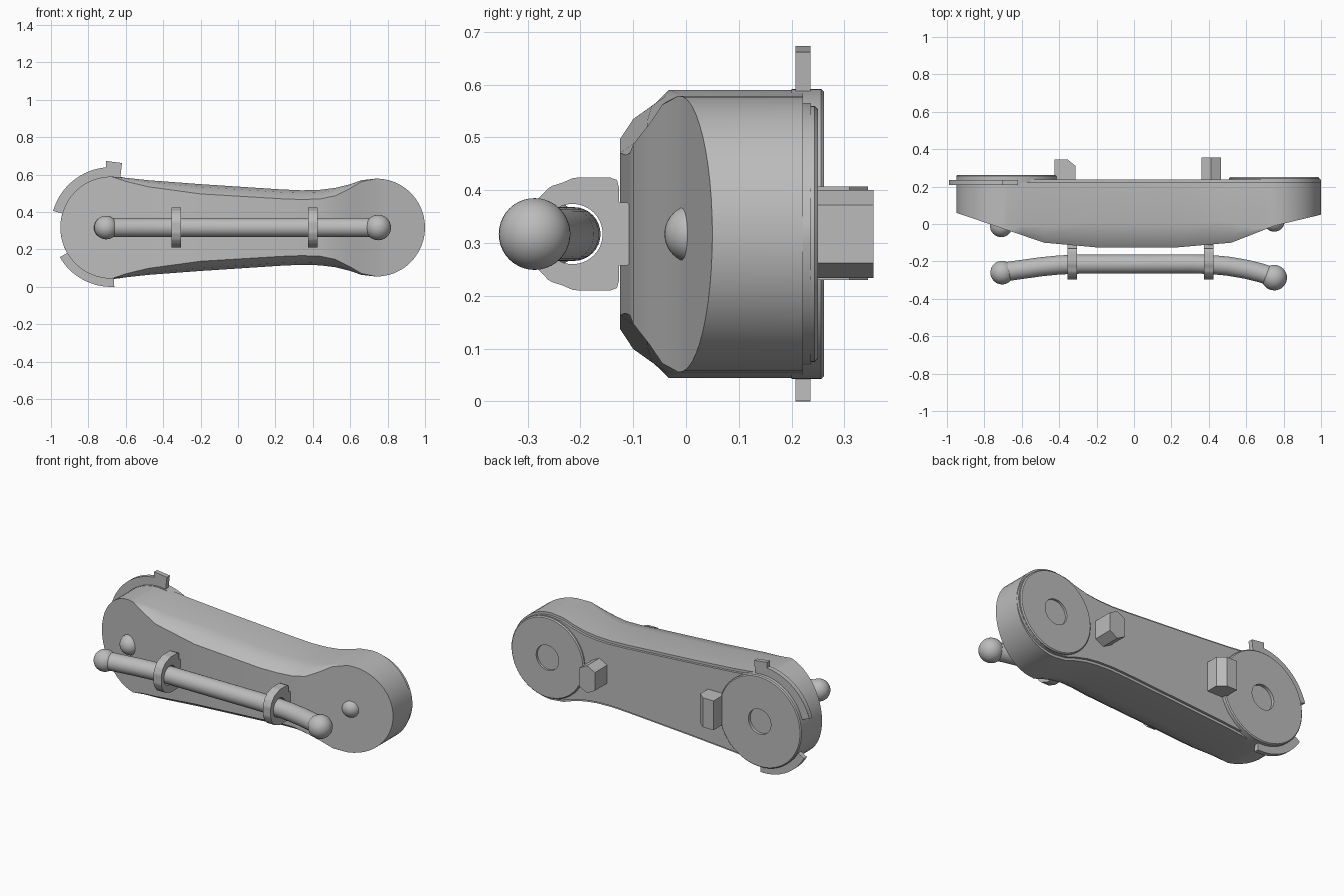
import bpy, bmesh, math
from mathutils import Vector

if "Cube" in bpy.data.objects:
    bpy.data.objects.remove(bpy.data.objects["Cube"])

GREY = bpy.data.materials.new("plain grey")
GREY.use_nodes = True
GREY.diffuse_color = (0.5, 0.5, 0.5, 1)
GREY.node_tree.nodes["Principled BSDF"].inputs["Base Color"].default_value = (0.5, 0.5, 0.5, 1)
MID = 0.317                      # height of the arm's long axis
LEFT_END, RIGHT_END = -0.678, 0.74


def finish(bm, name, angle=30):
    bmesh.ops.remove_doubles(bm, verts=bm.verts, dist=0.0005)
    bmesh.ops.recalc_face_normals(bm, faces=bm.faces)
    mesh = bpy.data.meshes.new(name)
    bm.to_mesh(mesh)
    bm.free()
    mesh.materials.append(GREY)
    ob = bpy.data.objects.new(name, mesh)
    bpy.context.collection.objects.link(ob)
    bpy.ops.object.select_all(action='DESELECT')
    ob.select_set(True)
    bpy.context.view_layer.objects.active = ob
    bpy.ops.object.shade_smooth_by_angle(angle=math.radians(angle))
    return ob


def loft(name, rings, closed=False, caps=True):
    """Skin a list of rings, each a loop of points."""
    bm = bmesh.new()
    loops = [[bm.verts.new(p) for p in ring] for ring in rings]
    pairs = list(zip(loops, loops[1:]))
    if closed:
        pairs.append((loops[-1], loops[0]))
    for a, b in pairs:
        for i in range(len(a)):
            j = (i + 1) % len(a)
            bm.faces.new((a[i], a[j], b[j], b[i]))
    if caps and not closed:
        bm.faces.new(loops[0])
        bm.faces.new(loops[-1])
    return finish(bm, name)


def lerp(table, x):
    for (x0, v0), (x1, v1) in zip(table, table[1:]):
        if x <= x1:
            return v0 + (v1 - v0) * max(0, (x - x0) / (x1 - x0))
    return table[-1][1]


def sphere(name, x, y, r):
    bm = bmesh.new()
    bmesh.ops.create_uvsphere(bm, u_segments=32, v_segments=20, radius=r)
    bmesh.ops.translate(bm, verts=bm.verts, vec=(x, y, MID))
    finish(bm, name)


def circle(n, start=0.0, end=2 * math.pi):
    return [(math.cos(start + (end - start) * i / n), math.sin(start + (end - start) * i / n))
            for i in range(n)]


# Arm body: cross-sections along x, round at both ends and waisted between
front_y = [(-0.95, 0.06), (-0.48, -0.10), (-0.2, -0.125), (0.23, -0.125),
           (0.52, -0.10), (0.75, -0.01), (1.0, 0.05)]
# x, outline half height, front face half height
waist = [(-0.6, 0.266, 0.247), (-0.48, 0.253, 0.218), (-0.2, 0.232, 0.18), (0, 0.219, 0.168),
         (0.23, 0.204, 0.154), (0.34, 0.199, 0.15), (0.44, 0.202, 0.153),
         (0.52, 0.212, 0.17), (0.6, 0.232, 0.21), (0.66, 0.253, 0.245)]
stations = []
for i in range(13):
    a = math.pi / 2 * i / 12
    stations.append((LEFT_END - 0.272 * math.cos(a), 0.273 * math.sin(a), 0.273 * math.sin(a)))
stations += waist
for i in range(13):
    a = math.pi / 2 * i / 12
    stations.append((RIGHT_END + 0.26 * math.sin(a), 0.262 * math.cos(a), 0.262 * math.cos(a)))
rings = []
for x, h, f in stations:
    y = lerp(front_y, x)
    d = (h - f) * 2.5
    lip = max(0, h - 0.015)
    half = [(y, f), (y + 0.4 * d, f + 0.7 * (h - f)), (y + d, h),
            (0.222, h), (0.222, lip), (0.237, lip)]
    rings.append([(x, p, MID + q) for p, q in half] + [(x, p, MID - q) for p, q in reversed(half)])
loft("arm_body", rings)


# Joint discs on the back, each with a shallow round recess
def joint_disc(name, x, r, back):
    prof = [(0.001, back - 0.018), (0.075, back - 0.018), (0.075, back),
            (r - 0.006, back), (r, back - 0.006), (r, 0.2)]
    loft(name, [[(x + c * p, y, MID + s * p) for c, s in circle(64)] for p, y in prof])


joint_disc("left_joint_disc", -0.675, 0.275, 0.262)
joint_disc("right_joint_disc", 0.75, 0.243, 0.25)


# Flanges round the end of the arm
def flange(name, start, end, r):
    rings = []
    for i in range(25):
        a = math.radians(start + (end - start) * i / 24)
        rings.append([(LEFT_END + math.cos(a) * p, y, MID + math.sin(a) * p)
                      for p, y in ((0.25, 0.208), (r, 0.208), (r, 0.236), (0.25, 0.236))])
    loft(name, rings)


flange("upper_flange", 82, 164, 0.323)
flange("lower_flange", 210, 273, 0.317)
loft("flange_tab", [[(x, y, z) for x, z in ((-0.705, 0.56), (-0.705, 0.673), (-0.62, 0.662), (-0.632, 0.56))]
                    for y in (0.208, 0.236)])
loft("lower_flange_foot", [[(x, y, z) for x, z in ((-0.72, 0.08), (-0.72, 0.003), (-0.667, 0), (-0.667, 0.08))]
                           for y in (0.208, 0.236)])

# Round studs on the front
sphere("left_stud", -0.71, -0.01, 0.06)
sphere("right_stud", 0.75, 0.014, 0.055)

# Front rod with ball ends, bent back in the middle
path = [(-0.705, -0.258), (-0.6, -0.243), (-0.5, -0.229), (-0.4, -0.219), (-0.3, -0.215), (0.3, -0.213),
        (0.4, -0.216), (0.5, -0.225), (0.6, -0.242), (0.68, -0.262), (0.75, -0.285)]
rings = []
for i, (x, y) in enumerate(path):
    a, b = path[max(0, i - 1)], path[min(len(path) - 1, i + 1)]
    t = Vector((b[0] - a[0], b[1] - a[1], 0)).normalized()
    side = Vector((-t.y, t.x, 0))
    rings.append([Vector((x, y, MID)) + 0.051 * (side * c + Vector((0, 0, s))) for c, s in circle(32)])
loft("front_rod", rings)
sphere("left_rod_ball", -0.705, -0.26, 0.063)
sphere("right_rod_ball", 0.75, -0.287, 0.068)


# Brackets: chamfered collars round the rod, each with a lug into the body
outline = [(-0.127, 0.1), (-0.138, 0.107), (-0.212, 0.107), (-0.235, 0.097),
           (-0.258, 0.09), (-0.282, 0.065), (-0.297, 0.03)]
outline += [(y, -z) for y, z in reversed(outline)]


def collar_point(c, s, centre=-0.215):
    """Where a ray from the rod centre meets the collar outline."""
    best = 1
    for (y0, z0), (y1, z1) in zip(outline, outline[1:] + outline[:1]):
        ey, ez = y1 - y0, z1 - z0
        det = c * ez - s * ey
        if abs(det) > 1e-9:
            t = ((y0 - centre) * ez - z0 * ey) / det
            u = ((y0 - centre) * s - z0 * c) / det
            if t > 0 and -0.001 <= u <= 1.001:
                best = min(best, t)
    return centre + c * best, s * best


for name, x in (("left", -0.33), ("right", 0.4)):
    rays = circle(64)
    outer = [collar_point(c, s) for c, s in rays]
    inner = [(-0.215 + 0.057 * c, 0.057 * s) for c, s in rays]
    ends = (x - 0.026, x + 0.026)
    loft(name + "_bracket", [[(e, y, MID + z) for y, z in loop]
                             for loop, e in ((inner, ends[0]), (outer, ends[0]),
                                             (outer, ends[1]), (inner, ends[1]))], closed=True)
    loft(name + "_bracket_lug", [[(e, y, MID + z) for y, z in
                                  ((-0.14, 0.06), (-0.112, 0.06), (-0.1, 0.05),
                                   (-0.1, -0.05), (-0.112, -0.06), (-0.14, -0.06))] for e in ends])

# Pegs on the back
loft("left_back_peg", [[(x, y, z) for x, y in
                        ((-0.425, 0.22), (-0.425, 0.345), (-0.355, 0.345), (-0.312, 0.31), (-0.312, 0.22))]
                       for z in (0.23, 0.407)])
loft("right_back_peg", [[(x, y, MID + z) for x, z in
                         ((0.36, 0.055), (0.412, 0.083), (0.465, 0.055),
                          (0.465, -0.055), (0.412, -0.083), (0.36, -0.055))] for y in (0.22, 0.355)])
